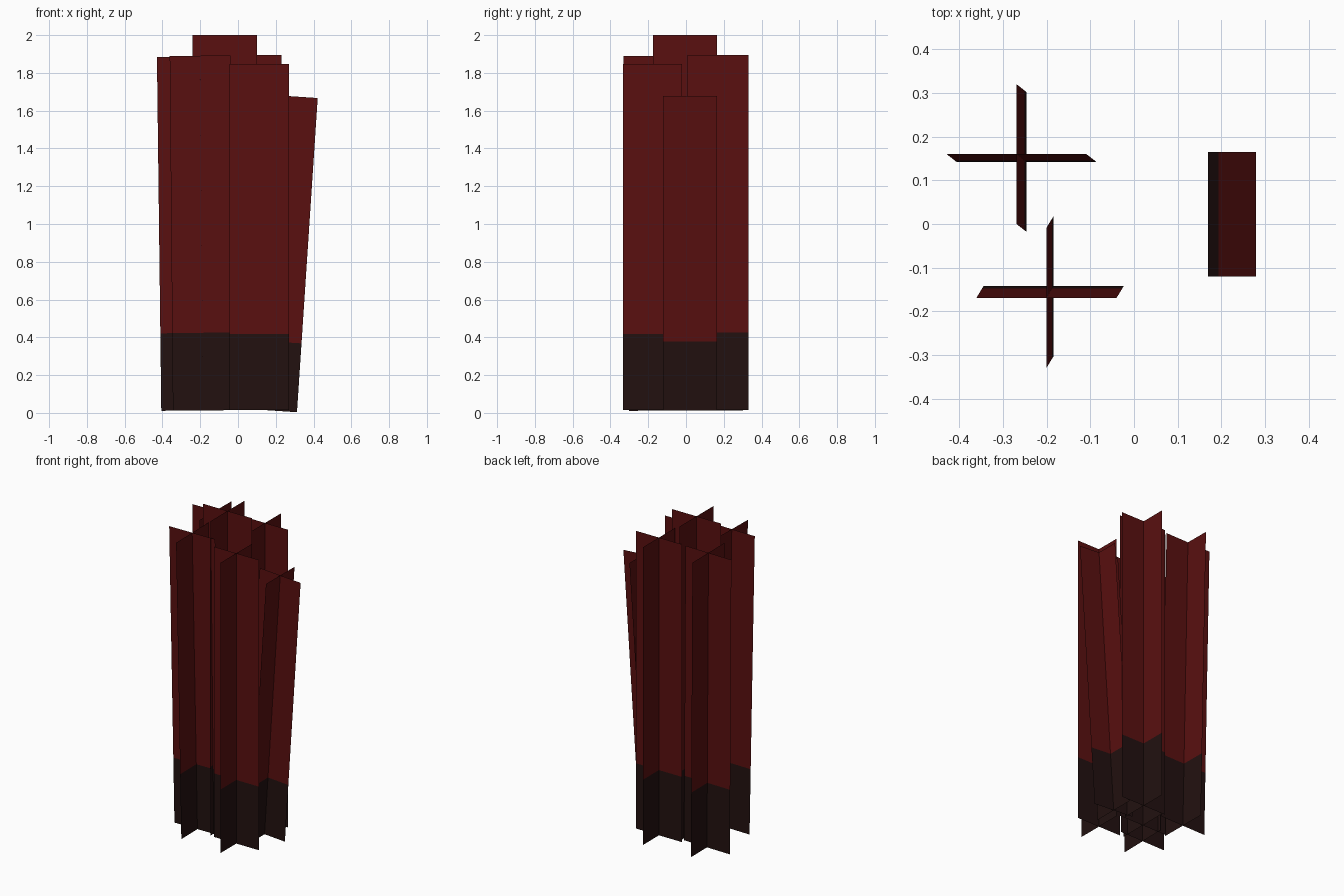
import bpy
import bmesh
from math import atan, cos
from mathutils import Matrix, Vector

cube = bpy.data.objects.get("Cube")
if cube:
    bpy.data.objects.remove(cube, do_unlink=True)


def make_material(name, color):
    mat = bpy.data.materials.new(name)
    mat.use_nodes = True
    mat.diffuse_color = color
    mat.node_tree.nodes["Principled BSDF"].inputs["Base Color"].default_value = color
    return mat


RED = make_material("deep red", (0.1, 0.005, 0.005, 1))
DARK = make_material("charred brown", (0.016, 0.0055, 0.005, 1))

WIDTH = 0.171   # blade width relative to stick length
TIP = 0.219     # dark base relative to stick length


def stick(name, base, length, lean=(0, 0)):
    """Two crossed flat blades with a dark base, leaning by an xy offset."""
    bm = bmesh.new()
    half = WIDTH * length / 2
    levels = (0, TIP * length, length)
    for side in (Vector((half, 0, 0)), Vector((0, half, 0))):
        rows = [[bm.verts.new(side * s + Vector((0, 0, z))) for s in (-1, 1)]
                for z in levels]
        for i, (low, high) in enumerate(zip(rows, rows[1:])):
            face = bm.faces.new((low[0], low[1], high[1], high[0]))
            face.material_index = 1 - i
    dx, dy = lean
    ry = atan(dx / length)
    rx = -atan(dy * cos(ry) / length)
    bm.transform(Matrix.Translation(base)
                 @ Matrix.Rotation(rx, 4, 'X') @ Matrix.Rotation(ry, 4, 'Y'))
    mesh = bpy.data.meshes.new(name)
    bm.to_mesh(mesh)
    bm.free()
    mesh.materials.append(RED)
    mesh.materials.append(DARK)
    obj = bpy.data.objects.new(name, mesh)
    bpy.context.collection.objects.link(obj)
    return obj


# Upright sticks
stick("tall_middle_stick", (-0.07, -0.005, 0.015), 1.985)
stick("back_stick", (0.07, 0.17, 0.015), 1.88)
stick("front_stick", (0.113, -0.178, 0.015), 1.833)

# Leaning sticks
stick("back_right_stick", (-0.246, 0.142, 0.013), 1.873, (-0.023, 0.018))
stick("front_right_stick", (-0.184, -0.142, 0.013), 1.878, (-0.017, -0.028))
stick("left_stick", (0.17, 0.022, 0.013), 1.667, (0.11, 0))
